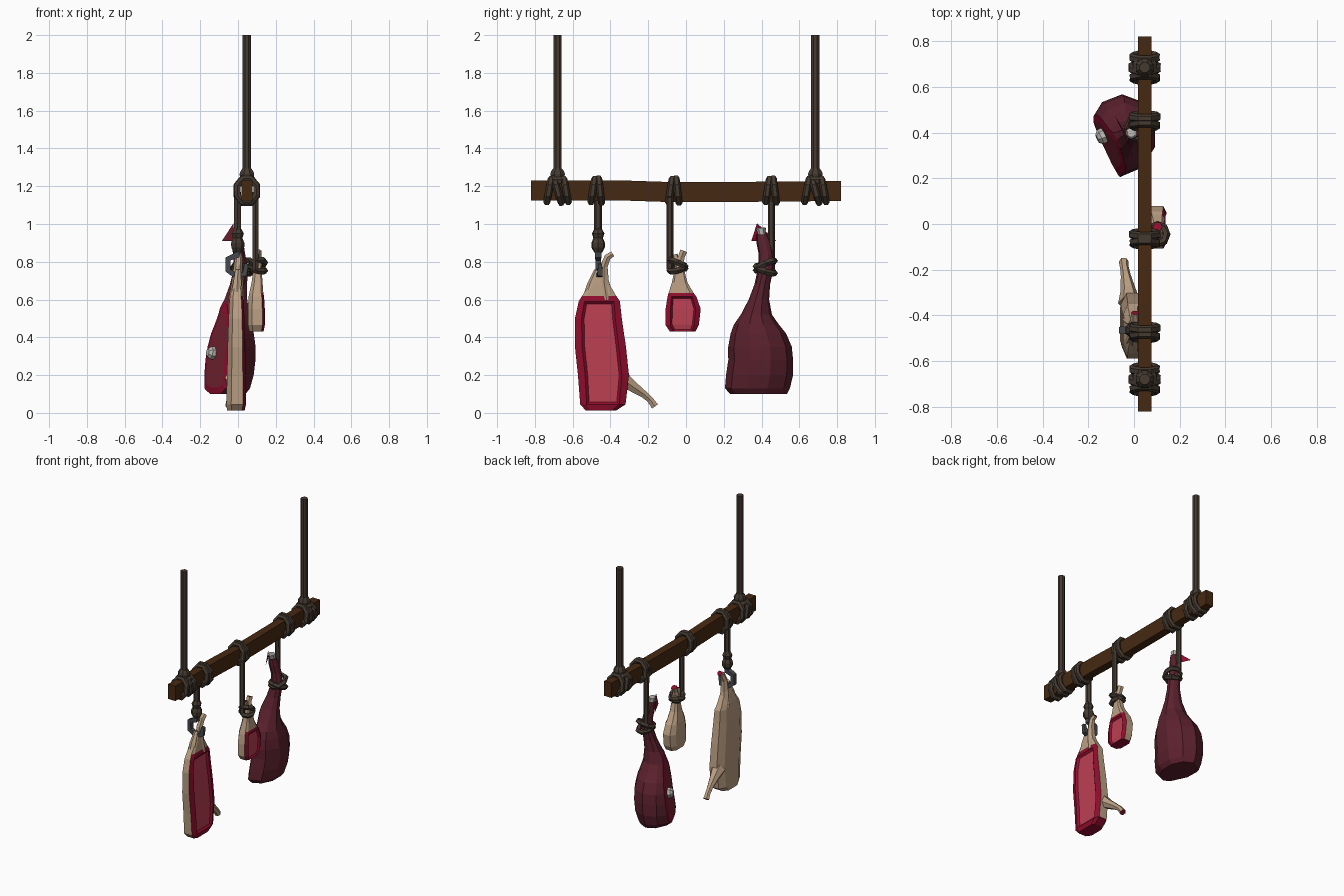
import bpy, bmesh, math
from mathutils import Vector as V


def material(name, rgb):
    m = bpy.data.materials.new(name)
    m.diffuse_color = (*rgb, 1)
    return m


WOOD = material("dark wood", (0.062, 0.022, 0.006))
ROPE = material("rope brown", (0.058, 0.042, 0.029))
IRON = material("dark iron", (0.06, 0.066, 0.075))
FAT = material("tan skin", (0.50, 0.35, 0.23))
RED = material("red meat", (0.28, 0.004, 0.026))
PINK = material("pink meat", (0.50, 0.05, 0.085))
MAROON = material("maroon skin", (0.105, 0.015, 0.027))
DULL = material("dull cut meat", (0.19, 0.018, 0.035))
BONE = material("grey bone", (0.50, 0.48, 0.45))


def loft(name, rings, mats, closed=False, finish=None):
    """Skin a list of point rings; finish(bm) may paint or cut the faces."""
    bm = bmesh.new()
    rows = [[bm.verts.new(p) for p in r] for r in rings]
    n = len(rows[0])
    pairs = list(zip(rows, rows[1:])) + ([(rows[-1], rows[0])] if closed else [])
    for a, b in pairs:
        for i in range(n):
            j = (i + 1) % n
            bm.faces.new((a[i], a[j], b[j], b[i]))
    if not closed:
        bm.faces.new(rows[0])
        bm.faces.new(rows[-1])
    bmesh.ops.recalc_face_normals(bm, faces=bm.faces)
    bm.normal_update()
    if finish:
        finish(bm)
    me = bpy.data.meshes.new(name)
    bm.to_mesh(me)
    bm.free()
    for m in mats:
        me.materials.append(m)
    ob = bpy.data.objects.new(name, me)
    bpy.context.collection.objects.link(ob)
    return ob


def tube(name, path, radii, mat, n=6, ref=(0, 1, 0), closed=False, tip=None):
    """Sweep an n-gon along a path; tip is a material for the last cap."""
    pts, ref = [V(p) for p in path], V(ref)
    if not isinstance(radii, (list, tuple)):
        radii = [radii] * len(pts)
    rings, k = [], len(pts)
    for i, p in enumerate(pts):
        a = pts[i - 1] if closed or i else p
        b = pts[(i + 1) % k] if closed or i < k - 1 else p
        t = (b - a).normalized()
        s = ref.cross(t).normalized()
        u = t.cross(s)
        ang = [2 * math.pi * (j + 0.5) / n for j in range(n)]
        rings.append([p + (s * math.cos(q) + u * math.sin(q)) * radii[i] for q in ang])

    def cap(bm):
        if tip:
            bm.faces.ensure_lookup_table()
            bm.faces[-1].material_index = 1
    return loft(name, rings, [mat] + ([tip] if tip else []), closed, cap)


def body(name, profile, table, mats, finish):
    """Stack a (y, x) unit profile using rows of z, y0, y1, x0, x1."""
    rings = [[V(((x0 + x1) / 2 + v * (x1 - x0) / 2,
                 (y0 + y1) / 2 + u * (y1 - y0) / 2, z)) for u, v in profile]
             for z, y0, y1, x0, x1 in table]
    return loft(name, rings, mats, False, finish)


# --- beam
loft("beam", [[(0.047 + a * 0.029, y, z + b * 0.053) for a, b in
               ((-1, -1), (1, -1), (1, 1), (-1, 1))]
              for y, z in ((-0.82, 1.178), (-0.35, 1.178), (-0.05, 1.168), (0.3, 1.17), (0.82, 1.175))],
     [WOOD])


# --- rope wraps round the beam
def wrap(name, y, slant, grow=0.0):
    path = []
    for i in range(8):
        q = math.pi / 4 * (i + 0.5)
        x, z = math.cos(q) / 0.924, math.sin(q) / 0.924
        path.append((0.047 + x * (0.05 + grow), y + slant * z, 1.177 + z * (0.062 + grow)))
    tube(name, path, 0.019, ROPE, 6, closed=True)


for y in (-0.68, 0.685):
    for dy, sl, g in ((-0.045, 0.012, 0), (0.0, -0.02, 0.004), (0.045, -0.012, 0)):
        wrap("post_rope_wrap", y + dy, sl, g)
    # hanging rope with a coiled foot
    tube("post_rope", [(0.047, y, 1.22), (0.047, y, 2.0)], 0.024, ROPE, 8)
    tube("post_rope_coil", [(0.047, y, z) for z in (1.215, 1.235, 1.25, 1.265, 1.28, 1.295)],
         [0.05, 0.055, 0.04, 0.042, 0.036, 0.025], ROPE, 8)
for y in (-0.475, -0.065, 0.45):
    wrap("hanger_wrap", y - 0.018, 0.01)
    wrap("hanger_wrap", y + 0.02, -0.008, 0.003)

# --- hanger ropes
tube("hanger_rope_front", [(-0.003, -0.465, 1.17), (-0.003, -0.465, 0.93)], 0.021, ROPE)
tube("hanger_rope_middle", [(0.092, -0.085, 1.17), (0.092, -0.085, 0.76)], 0.018, ROPE)
tube("hanger_rope_back", [(-0.003, 0.452, 1.17), (0.0, 0.452, 0.76)], 0.018, ROPE)
tube("front_rope_knot", [(-0.003, -0.465, z) for z in (0.975, 0.95, 0.925, 0.9, 0.875, 0.85)],
     [0.02, 0.034, 0.026, 0.037, 0.036, 0.022], ROPE, 7)


# --- knots tied round the meat
def knot(name, c, rx, ry, tilts):
    for dz, ty, tx in tilts:
        path = [(c[0] + rx * math.cos(q), c[1] + ry * math.sin(q),
                 c[2] + dz + ty * math.sin(q) + tx * math.cos(q))
                for q in (math.pi / 4 * i for i in range(8))]
        tube(name, path, 0.017, ROPE, 5, ref=(0, 0, 1), closed=True)


knot("middle_knot", (0.103, -0.045, 0.775), 0.04, 0.042, ((0.012, -0.022, 0.01), (-0.01, 0.012, -0.012)))
knot("back_knot", (0.025, 0.42, 0.77), 0.052, 0.05, ((0.01, 0.025, 0.012), (-0.012, -0.018, -0.01)))

# --- iron hook
tube("hook", [(-0.003, -0.465, 0.87), (-0.005, -0.465, 0.835), (-0.053, -0.465, 0.815),
              (-0.053, -0.465, 0.755), (-0.01, -0.462, 0.725), (0.035, -0.455, 0.735),
              (0.045, -0.455, 0.79)], [0.022, 0.024, 0.021, 0.021, 0.021, 0.02, 0.014], IRON, 4)


# --- cut faces on the slab and the shank: red rim, sunken pink middle
def cut_side(top, low, high, inset):
    def finish(bm):
        middle = []
        for f in bm.faces:
            c = f.calc_center_median()
            if c.z < top and (f.normal.x > 0.25 or f.normal.z < -0.8):
                f.material_index = 1
                if f.normal.x > 0.7 and low < c.z < high and len(f.verts) == 4 \
                        and abs(f.normal.y) < 0.22:
                    middle.append(f)
        bmesh.ops.inset_region(bm, faces=middle, thickness=inset, depth=-0.012, use_even_offset=True)
        for f in middle:
            f.material_index = 2
    return finish


SLAB = [(-1, -0.5), (-0.6, -1), (0.6, -1), (1, -0.5), (1, 0.7), (0.72, 1), (-0.72, 1), (-1, 0.7)]
body("rib_slab", SLAB, [
    (0.012, -0.53, -0.37, -0.058, 0.035), (0.045, -0.56, -0.32, -0.062, 0.042),
    (0.2, -0.572, -0.302, -0.058, 0.04), (0.35, -0.588, -0.318, -0.055, 0.038),
    (0.5, -0.588, -0.34, -0.05, 0.034), (0.59, -0.568, -0.35, -0.046, 0.03),
    (0.62, -0.55, -0.37, -0.042, 0.025), (0.68, -0.51, -0.405, -0.03, 0.022),
    (0.73, -0.487, -0.42, -0.018, 0.018)], [FAT, RED, PINK], cut_side(0.61, 0.03, 0.56, 0.014))
tube("slab_leg_short", [(-0.008, -0.515, 0.6), (-0.004, -0.497, 0.68), (0, -0.47, 0.755)],
     [0.034, 0.026, 0.016], FAT, 6)
tube("slab_leg_long", [(-0.008, -0.42, 0.6), (-0.002, -0.435, 0.7), (0.0, -0.435, 0.775),
                       (0.005, -0.415, 0.825), (0.005, -0.388, 0.842)],
     [0.042, 0.03, 0.023, 0.02, 0.017], FAT, 6, ref=(1, 0, 0), tip=RED)
tube("slab_tail", [(-0.02, -0.345, 0.185), (-0.025, -0.29, 0.145), (-0.036, -0.225, 0.1),
                   (-0.042, -0.19, 0.07), (-0.045, -0.165, 0.035)],
     [0.05, 0.034, 0.022, 0.019, 0.022], FAT, 6, ref=(1, 0, 0), tip=RED)

# --- small shank
body("small_shank", SLAB, [
    (0.43, -0.085, 0.05, 0.06, 0.135), (0.465, -0.108, 0.068, 0.053, 0.142),
    (0.55, -0.108, 0.078, 0.052, 0.142), (0.615, -0.098, 0.055, 0.056, 0.138),
    (0.635, -0.092, 0.04, 0.06, 0.134), (0.69, -0.075, 0.008, 0.072, 0.13),
    (0.75, -0.062, -0.008, 0.08, 0.126), (0.8, -0.052, -0.004, 0.085, 0.122)],
    [FAT, RED, PINK], cut_side(0.63, 0.44, 0.6, 0.01))
tube("shank_tip_long", [(0.103, -0.035, 0.78), (0.103, -0.025, 0.825), (0.103, -0.012, 0.858)],
     [0.026, 0.02, 0.022], FAT, 6, ref=(1, 0, 0), tip=RED)
tube("shank_tip_short", [(0.1, -0.045, 0.78), (0.1, -0.058, 0.84)], [0.02, 0.013], FAT, 5, tip=RED)

# --- ham: plump body sliced by a slanted plane
N = V((-0.89, -0.42, 0.13)).normalized()


def slice_ham(bm):
    res = bmesh.ops.bisect_plane(bm, geom=bm.verts[:] + bm.edges[:] + bm.faces[:],
                                 plane_co=(-0.103, 0.34, 0.3), plane_no=N, clear_outer=True)
    edges = [e for e in res["geom_cut"] if isinstance(e, bmesh.types.BMEdge)]
    caps = bmesh.ops.edgeloop_fill(bm, edges=edges)["faces"]
    bmesh.ops.recalc_face_normals(bm, faces=bm.faces)
    for f in caps:
        f.material_index = 1
    bmesh.ops.inset_region(bm, faces=caps, thickness=0.035, depth=0.006, use_even_offset=True)
    for f in caps:
        f.material_index = 2


ROUND = [(math.cos(q), math.sin(q)) for q in (2 * math.pi * i / 10 for i in range(10))]
body("ham", ROUND, [
    (0.1, 0.235, 0.535, -0.15, 0.045), (0.13, 0.206, 0.55, -0.19, 0.07),
    (0.2, 0.212, 0.567, -0.2, 0.09), (0.28, 0.224, 0.567, -0.2, 0.1),
    (0.35, 0.222, 0.56, -0.19, 0.1), (0.42, 0.235, 0.53, -0.17, 0.09),
    (0.47, 0.255, 0.49, -0.145, 0.078), (0.52, 0.29, 0.455, -0.12, 0.065),
    (0.6, 0.332, 0.44, -0.075, 0.052), (0.68, 0.362, 0.445, -0.045, 0.05),
    (0.76, 0.38, 0.463, -0.025, 0.055), (0.84, 0.385, 0.462, -0.028, 0.04),
    (0.9, 0.373, 0.45, -0.035, 0.03), (0.945, 0.373, 0.428, -0.035, 0.02)],
    [MAROON, RED, DULL], slice_ham)
tube("ham_top_bone", [(-0.008, 0.405, 0.92), (-0.01, 0.4, 0.96), (-0.012, 0.397, 0.975),
                      (-0.012, 0.397, 0.982)], [0.018, 0.022, 0.027, 0.018], BONE, 6)
c = V((-0.125, 0.39, 0.315))
tube("ham_cut_bone", [c - N * 0.02, c + N * 0.025, c + N * 0.04], [0.036, 0.035, 0.02], BONE, 7,
     ref=(0, 0, 1))
